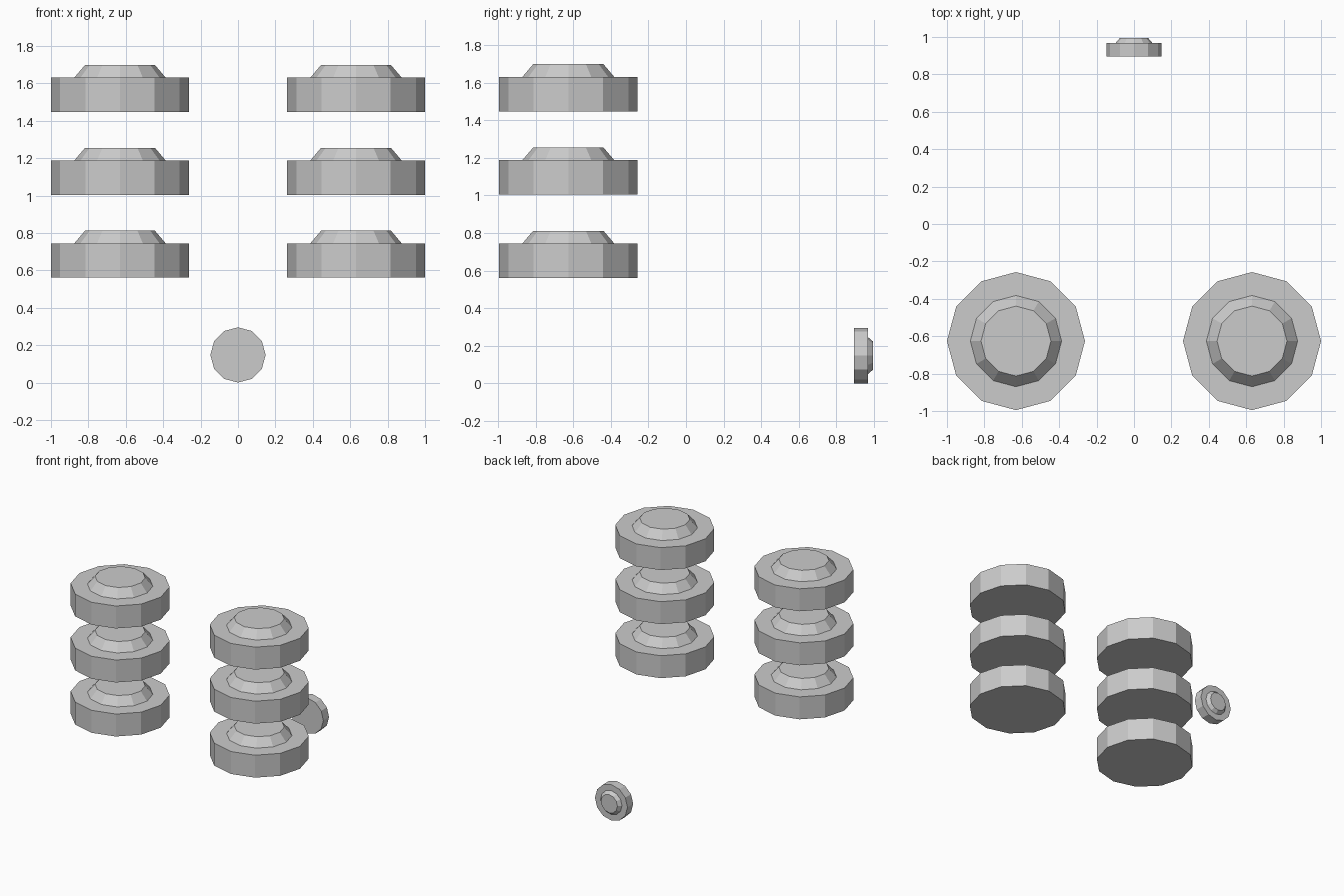
import bpy, bmesh
from math import pi, cos, sin
from mathutils import Matrix

if "Cube" in bpy.data.objects:
    bpy.data.objects.remove(bpy.data.objects["Cube"])

SIDES = 12
# (radius, height) profile: rim bottom, rim top, hub base, hub top
PROFILE = [(0.369, 0.0), (0.369, 0.184), (0.244, 0.184), (0.187, 0.251)]


def disc(name, matrix):
    """Twelve-sided closed disc with a raised, bevelled hub on its top."""
    bm = bmesh.new()
    rings = [[bm.verts.new((r * cos(2 * pi * i / SIDES), r * sin(2 * pi * i / SIDES), z))
              for i in range(SIDES)] for r, z in PROFILE]
    for low, high in zip(rings, rings[1:]):
        for i in range(SIDES):
            j = (i + 1) % SIDES
            bm.faces.new((low[i], low[j], high[j], high[i]))
    bm.faces.new(rings[0][::-1])
    bm.faces.new(rings[-1])
    bmesh.ops.recalc_face_normals(bm, faces=bm.faces)
    mesh = bpy.data.meshes.new(name)
    bm.to_mesh(mesh)
    bm.free()
    obj = bpy.data.objects.new(name, mesh)
    obj.matrix_world = matrix
    bpy.context.collection.objects.link(obj)


# Two stacks of three large discs at the front
for side, x in (("left", -0.631), ("right", 0.631)):
    for level, z in (("lower", 0.561), ("middle", 1.004), ("upper", 1.447)):
        disc(f"{side}_{level}_disc", Matrix.Translation((x, -0.626, z)))

# Small disc at the back, hub facing +y
disc("rear_small_disc", Matrix.Translation((0, 0.895, 0.148))
     @ Matrix.Rotation(-pi / 2, 4, 'X') @ Matrix.Scale(0.4, 4))
